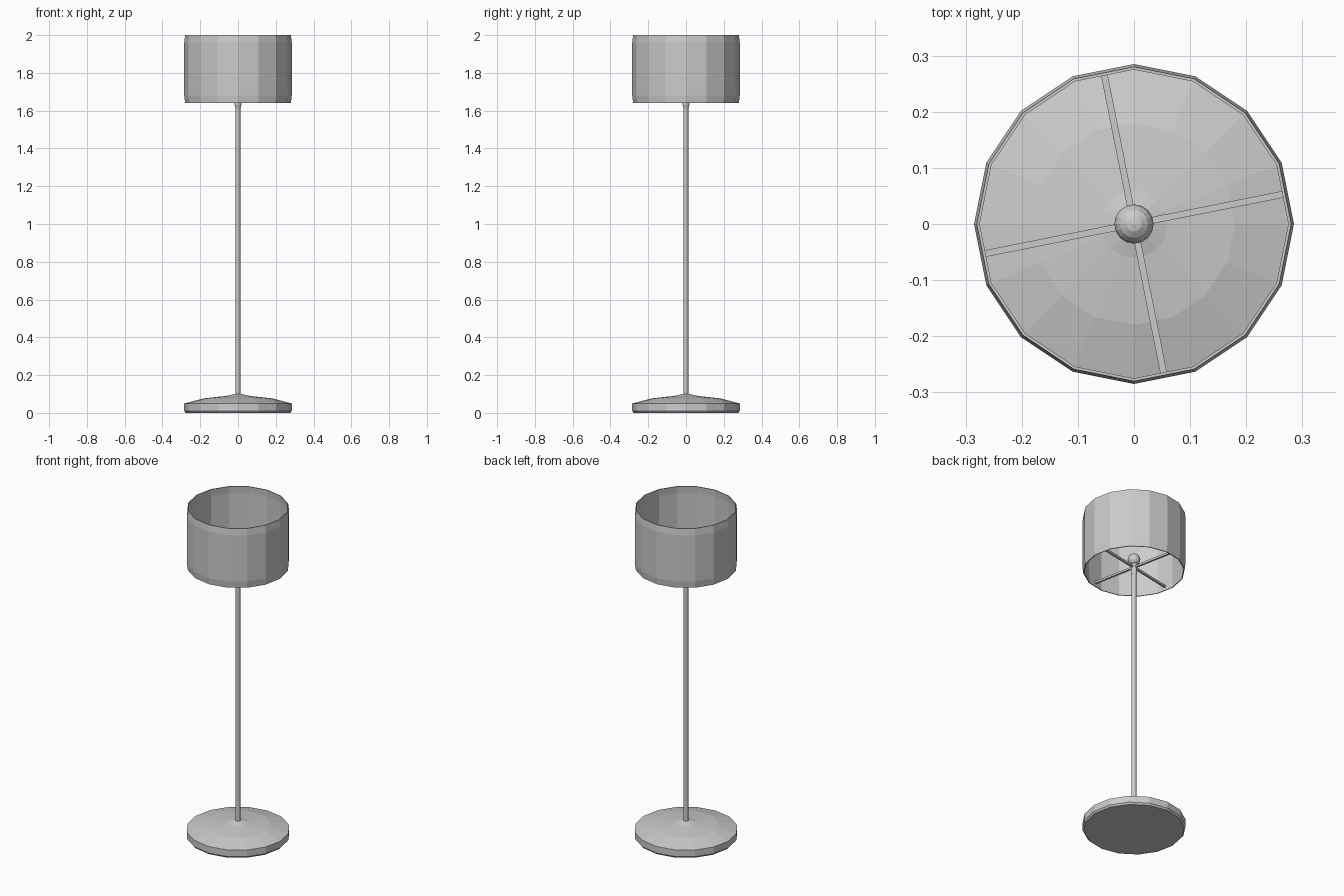
import bpy, math

if "Cube" in bpy.data.objects:
    bpy.data.objects.remove(bpy.data.objects["Cube"])

def lathe(name, profile, sides, closed=False):
    """Revolve (radius, z) points about z; a closed profile makes a ring, else ends are capped."""
    verts, faces = [], []
    for r, z in profile:
        for i in range(sides):
            a = 2 * math.pi * i / sides
            verts.append((r * math.cos(a), r * math.sin(a), z))
    n = len(profile)
    for k in range(n if closed else n - 1):
        m = (k + 1) % n
        for i in range(sides):
            j = (i + 1) % sides
            faces.append((k * sides + i, k * sides + j, m * sides + j, m * sides + i))
    if not closed:
        faces.append(tuple(reversed(range(sides))))
        faces.append(tuple(range((n - 1) * sides, n * sides)))
    mesh = bpy.data.meshes.new(name)
    mesh.from_pydata(verts, [], faces)
    obj = bpy.data.objects.new(name, mesh)
    bpy.context.collection.objects.link(obj)
    return obj

# Weighted foot, rising in shallow steps to the pole
lathe("base", [(0.277, 0.0), (0.285, 0.01), (0.285, 0.05), (0.18, 0.077),
               (0.06, 0.09), (0.018, 0.1)], 16)

# Slim pole and the flared lamp socket
lathe("pole", [(0.013, 0.095), (0.013, 1.62)], 12)
lathe("socket", [(0.013, 1.61), (0.018, 1.63), (0.018, 1.685)], 12)

# Bulb
bpy.ops.mesh.primitive_uv_sphere_add(segments=16, ring_count=8, radius=0.035,
                                     location=(0, 0, 1.713))
bpy.context.object.name = "bulb"

# Open drum shade with softened rims
lathe("shade", [(0.280, 1.64), (0.285, 1.68), (0.285, 1.96), (0.280, 2.0),
                (0.275, 2.0), (0.278, 1.96), (0.278, 1.68), (0.275, 1.64)], 16, closed=True)

# Four spokes carrying the shade
for i in range(4):
    a = math.radians(11.25 + 90 * i)
    bpy.ops.mesh.primitive_cube_add(size=1, location=(0.1375 * math.cos(a), 0.1375 * math.sin(a), 1.665),
                                    rotation=(0, 0, a))
    spoke = bpy.context.object
    spoke.name = f"shade_spoke_{i + 1}"
    spoke.scale = (0.272, 0.012, 0.012)
